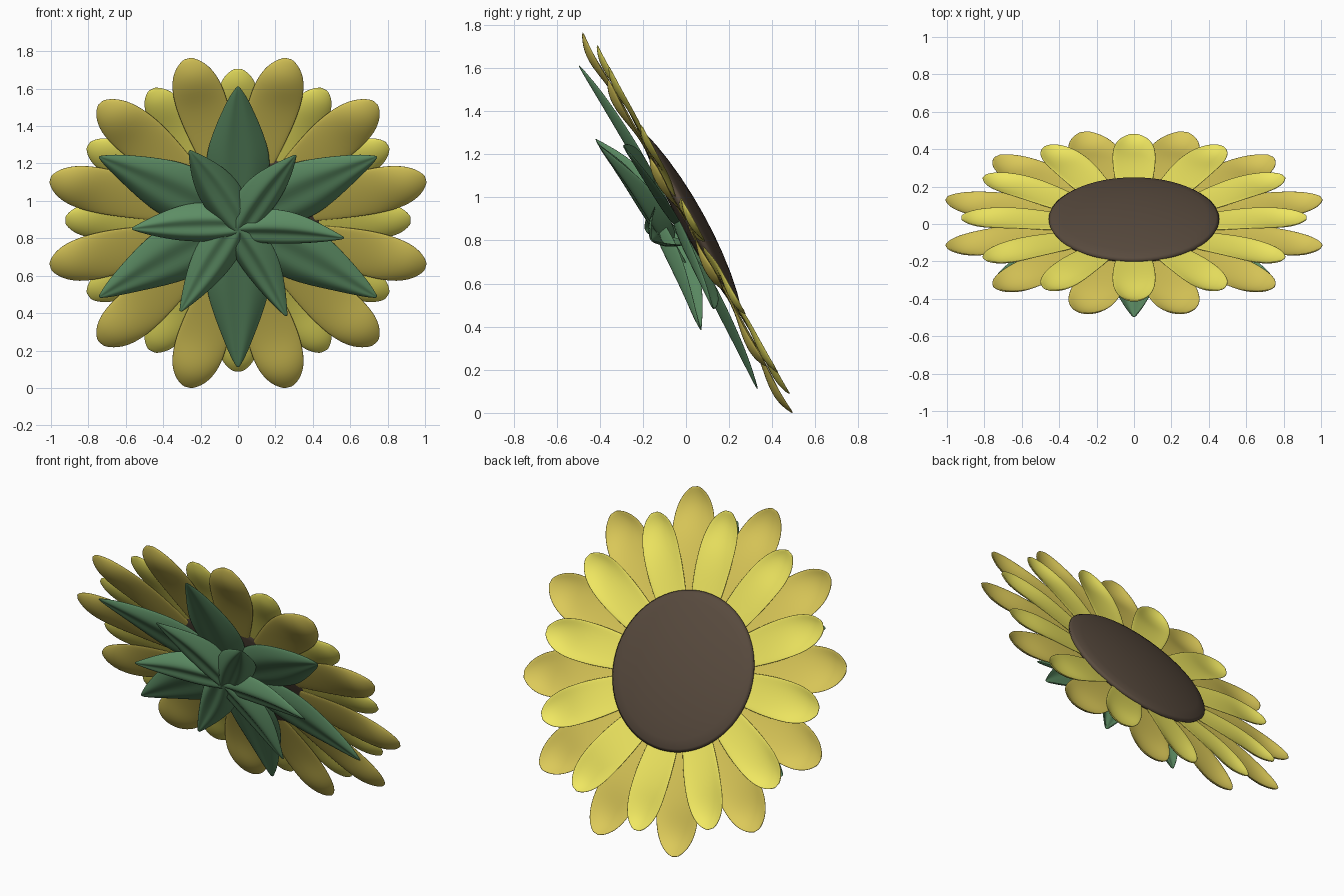
import bpy, bmesh
from math import radians, pi
from mathutils import Matrix

if "Cube" in bpy.data.objects:
    bpy.data.objects.remove(bpy.data.objects["Cube"])

# Frame of the tilted bloom: local z is the face normal
BLOOM = Matrix.Translation((0, 0, 0.878)) @ Matrix.Rotation(radians(-61.1), 4, 'X')


def material(name, rgb):
    m = bpy.data.materials.new(name)
    m.diffuse_color = (*rgb, 1)
    m.use_nodes = True
    m.node_tree.nodes["Principled BSDF"].inputs["Base Color"].default_value = m.diffuse_color
    return m


def leaf_mesh(name, rows, section, mat):
    """rows: (radius, half width, height, cross curl); section: (across, lift)."""
    bm = bmesh.new()
    grid = [[bm.verts.new((s * w, r, h + lift * curl)) for s, lift in section]
            for r, w, h, curl in rows]
    for a, b in zip(grid, grid[1:]):
        for i in range(len(section) - 1):
            bm.faces.new((a[i + 1], a[i], b[i], b[i + 1]))
    bmesh.ops.recalc_face_normals(bm, faces=bm.faces)
    mesh = bpy.data.meshes.new(name)
    bm.to_mesh(mesh)
    bm.free()
    mesh.polygons.foreach_set("use_smooth", [True] * len(mesh.polygons))
    mesh.materials.append(mat)
    return mesh


def ring(name, mesh, count, start, thickness, tilt=0.0, shift=(0, 0, 0)):
    for i in range(count):
        ob = bpy.data.objects.new(f"{name}_{i + 1}", mesh)
        bpy.context.collection.objects.link(ob)
        angle = radians(start) + 2 * pi * i / count
        ob.matrix_world = (BLOOM @ Matrix.Translation(shift) @ Matrix.Rotation(angle, 4, 'Z')
                           @ Matrix.Rotation(radians(tilt), 4, 'Y'))
        sol = ob.modifiers.new("thickness", 'SOLIDIFY')
        sol.thickness = thickness
        sol.offset = 0
        sub = ob.modifiers.new("smooth", 'SUBSURF')
        sub.levels = sub.render_levels = 2


outer_yellow = material("outer_yellow", (0.72, 0.59, 0.10))
inner_yellow = material("inner_yellow", (0.88, 0.81, 0.12))
green = material("sepal_green", (0.11, 0.27, 0.13))
brown = material("seed_brown", (0.098, 0.069, 0.048))

cup = [(-1, 1), (-0.6, 0.3), (0, 0), (0.6, 0.3), (1, 1)]
ridged = [(-1, 1), (-0.75, 0.35), (-0.4, -0.25), (0, 0.2), (0.4, -0.25), (0.75, 0.35), (1, 1)]

# Two rings of petals with bellied, slightly pointed tips
outer = leaf_mesh("outer_petal", [
    (0.26, 0.068, 0.00, 0.005), (0.45, 0.105, 0.004, 0.005), (0.62, 0.132, 0.004, 0.008),
    (0.76, 0.142, -0.005, 0.015), (0.87, 0.134, -0.03, 0.035), (0.95, 0.110, -0.03, 0.035),
    (1.01, 0.068, -0.008, 0.015), (1.040, 0.020, 0.01, 0.0)], cup, outer_yellow)
ring("outer_petal", outer, 12, 15, 0.008)

inner = leaf_mesh("inner_petal", [
    (0.26, 0.075, 0.004, 0.003), (0.43, 0.100, 0.012, 0.005), (0.56, 0.115, 0.022, 0.010),
    (0.68, 0.118, 0.022, 0.018), (0.77, 0.113, 0.010, 0.030), (0.85, 0.092, 0.010, 0.030),
    (0.90, 0.056, 0.028, 0.012), (0.924, 0.020, 0.040, 0.0)], cup, inner_yellow)
ring("inner_petal", inner, 12, 0, 0.008)

# Large sepals behind the petals
large = leaf_mesh("large_sepal", [
    (0.02, 0.06, -0.045, 0.02), (0.18, 0.145, -0.055, 0.035), (0.36, 0.182, -0.062, 0.045),
    (0.52, 0.146, -0.066, 0.040), (0.68, 0.088, -0.072, 0.030), (0.79, 0.045, -0.077, 0.015),
    (0.860, 0.004, -0.08, 0.0)], ridged, green)
ring("large_sepal", large, 6, 0, 0.008, shift=(0, -0.025, 0))

# Small ridged sepals at the back, overlapping in a swirl
small = leaf_mesh("small_sepal", [
    (-0.05, 0.060, -0.135, 0.06), (0.06, 0.100, -0.140, 0.07), (0.18, 0.116, -0.145, 0.08),
    (0.31, 0.102, -0.152, 0.065), (0.42, 0.068, -0.164, 0.04), (0.50, 0.036, -0.174, 0.02),
    (0.570, 0.004, -0.180, 0.0)], ridged, green)
ring("small_sepal", small, 6, 30, 0.008, tilt=9, shift=(0, -0.04, 0))

# Domed seed disc, lathed from a half profile
profile = [(0.0, 0.092), (0.10, 0.090), (0.20, 0.083), (0.30, 0.071), (0.39, 0.055),
           (0.44, 0.042), (0.456, 0.030), (0.448, 0.014), (0.40, 0.0), (0.20, -0.02), (0.0, -0.025)]
bm = bmesh.new()
verts = [bm.verts.new((r, 0, h)) for r, h in profile]
edges = [bm.edges.new(p) for p in zip(verts, verts[1:])]
bmesh.ops.spin(bm, geom=verts + edges, axis=(0, 0, 1), cent=(0, 0, 0), angle=2 * pi, steps=64)
bmesh.ops.remove_doubles(bm, verts=bm.verts, dist=0.0005)
bmesh.ops.recalc_face_normals(bm, faces=bm.faces)
mesh = bpy.data.meshes.new("seed_disc")
bm.to_mesh(mesh)
bm.free()
mesh.polygons.foreach_set("use_smooth", [True] * len(mesh.polygons))
mesh.materials.append(brown)
disc = bpy.data.objects.new("seed_disc", mesh)
bpy.context.collection.objects.link(disc)
disc.matrix_world = BLOOM
